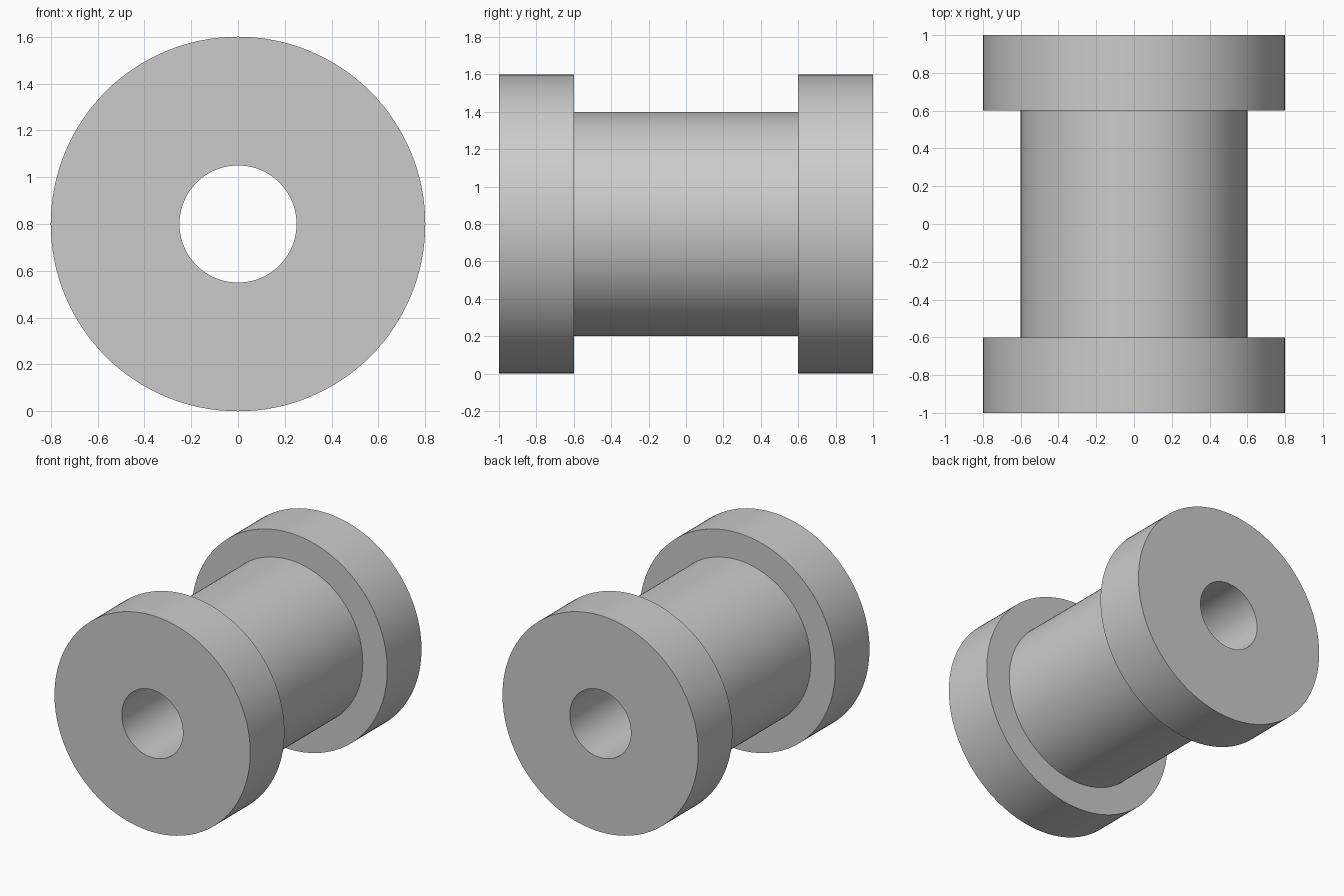
import bpy
import bmesh
from math import cos, sin, radians, tau

cube = bpy.data.objects.get("Cube")
if cube:
    bpy.data.objects.remove(cube, do_unlink=True)

SEGMENTS = 128
FLANGE_R, BARREL_R, BORE_R = 0.8, 0.6, 0.25
HALF_LENGTH, BARREL_HALF = 1.0, 0.6

# Single grey material
grey = bpy.data.materials.new("plain grey")
grey.use_nodes = True
colour = (0.6, 0.6, 0.6, 1.0)
grey.diffuse_color = colour
grey.node_tree.nodes["Principled BSDF"].inputs["Base Color"].default_value = colour


def lathe(name, profile):
    """Revolve a closed (radius, y) profile around the y axis."""
    bm = bmesh.new()
    rings = []
    for radius, y in profile:
        angles = [tau * i / SEGMENTS for i in range(SEGMENTS)]
        rings.append([bm.verts.new((radius * cos(a), y, radius * sin(a))) for a in angles])
    for ring, following in zip(rings, rings[1:] + rings[:1]):
        for i in range(SEGMENTS):
            j = (i + 1) % SEGMENTS
            bm.faces.new((ring[i], ring[j], following[j], following[i]))
    bmesh.ops.recalc_face_normals(bm, faces=bm.faces)
    mesh = bpy.data.meshes.new(name)
    bm.to_mesh(mesh)
    bm.free()
    mesh.materials.append(grey)
    obj = bpy.data.objects.new(name, mesh)
    bpy.context.collection.objects.link(obj)
    return obj


# Half profile from the bore out to the barrel, mirrored for the other end
front_half = [
    (BORE_R, -HALF_LENGTH),
    (FLANGE_R, -HALF_LENGTH),
    (FLANGE_R, -BARREL_HALF),
    (BARREL_R, -BARREL_HALF),
]
back_half = [(r, -y) for r, y in reversed(front_half)]

# Flanged spool with a through bore, resting on the ground
spool = lathe("flanged_spool", front_half + back_half)
spool.location.z = FLANGE_R

# Smooth round walls with crisp rims
bpy.ops.object.select_all(action='DESELECT')
spool.select_set(True)
bpy.context.view_layer.objects.active = spool
bpy.ops.object.shade_smooth_by_angle(angle=radians(30))
